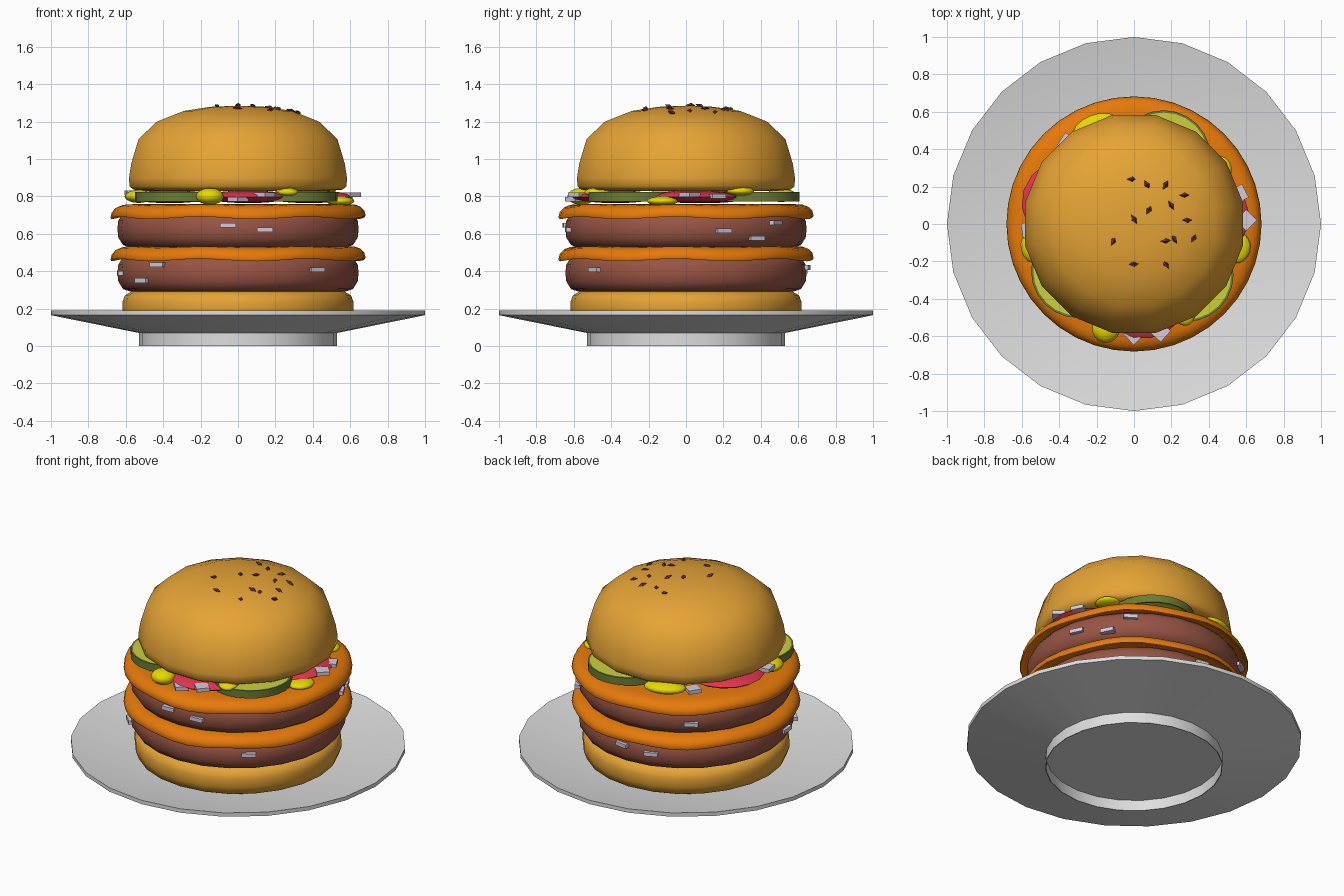
import bpy, bmesh, math
from math import sin, cos, pi, radians

if "Cube" in bpy.data.objects:
    bpy.data.objects.remove(bpy.data.objects["Cube"])


def mat(name, r, g, b):
    m = bpy.data.materials.new(name)
    m.diffuse_color = (r, g, b, 1)
    m.use_nodes = True
    m.node_tree.nodes["Principled BSDF"].inputs["Base Color"].default_value = m.diffuse_color
    return m


CHINA = mat("grey china", 0.73, 0.73, 0.73)
BREAD = mat("golden bread", 0.79, 0.37, 0.036)
MEAT = mat("brown meat", 0.31, 0.09, 0.058)
CHEESE = mat("orange cheese", 0.8, 0.195, 0.003)
SKIN = mat("dark green skin", 0.15, 0.2, 0.032)
FLESH = mat("light green flesh", 0.6, 0.64, 0.05)
RED = mat("tomato red", 0.76, 0.035, 0.08)
YELLOW = mat("mustard yellow", 0.8, 0.7, 0.0)
WHITE = mat("pale onion", 0.66, 0.6, 0.72)
DARK = mat("dark seed", 0.15, 0.035, 0.03)


def finish(name, bm, mats, angle=40):
    bmesh.ops.recalc_face_normals(bm, faces=bm.faces[:])
    me = bpy.data.meshes.new(name)
    bm.to_mesh(me)
    bm.free()
    for m in mats:
        me.materials.append(m)
    if angle:
        me.polygons.foreach_set("use_smooth", [True] * len(me.polygons))
        me.set_sharp_from_angle(angle=radians(angle))
    ob = bpy.data.objects.new(name, me)
    bpy.context.collection.objects.link(ob)
    return ob


def lathe(name, profile, sides, m, offset=0.0, angle=40, wave=None):
    """Spin (r, z) points round z; the first and last lie on the axis."""
    bm = bmesh.new()
    rings = []
    for r, z in profile:
        if r == 0:
            rings.append([bm.verts.new((0, 0, z))] * sides)
            continue
        ring = []
        for k in range(sides):
            t = 2 * pi * k / sides + offset
            ring.append(bm.verts.new((r * cos(t), r * sin(t), z + (wave(r, t) if wave else 0))))
        rings.append(ring)
    for a, b in zip(rings, rings[1:]):
        for k in range(sides):
            j = (k + 1) % sides
            bm.faces.new(list(dict.fromkeys((a[k], a[j], b[j], b[k]))))
    return finish(name, bm, [m], angle)


# plate with a raised foot
lathe("plate", [(0, .07), (.525, .07), (.525, 0), (.53, 0), (.53, .07), (1, .165),
                (1, .19), (.54, .1), (0, .1)], 24, CHINA, angle=30)

# buns
lathe("bottom_bun", [(0, .105), (.55, .105), (.6, .13), (.618, .18), (.618, .235), (.605, .27),
                     (.57, .292), (0, .295)], 24, BREAD, angle=70)
lathe("top_bun", [(0, .83), (.5, .83), (.57, .836), (.592, .855), (.594, .9), (.582, .975), (.542, 1.107),
                  (.442, 1.2), (.295, 1.257), (.15, 1.279), (0, 1.285)], 16, BREAD, pi / 16, 70)


# two patties, each under a slice of cheese with a slightly wavy drooping rim
def ripple(r, t):
    return .007 * cos(7 * t + .6) * max(0, (r - .55) / .13)


for label, dz in (("lower", 0), ("upper", .235)):
    lathe(label + "_patty", [(0, .29), (.57, .29), (.615, .305), (.64, .345), (.645, .39), (.64, .435),
                             (.62, .468), (.56, .485), (0, .485)], 24, MEAT, angle=70)\
        .location.z = dz
    lathe(label + "_cheese", [(0, .485), (.56, .488), (.62, .487), (.66, .475), (.678, .46), (.682, .468),
                              (.675, .495), (.655, .516), (.625, .528), (.57, .533), (0, .533)],
          40, CHEESE, angle=70, wave=ripple).location.z = dz - (.01 if dz else 0)


# pickle slices: dark skin round the side, light flesh on the flat faces
for i, a in enumerate((66, -44, -140)):
    bm = bmesh.new()
    bmesh.ops.create_cone(bm, cap_ends=True, segments=24, radius1=.25, radius2=.25, depth=.05)
    caps = [f for f in bm.faces if abs(f.normal.z) > .5]
    bmesh.ops.inset_individual(bm, faces=caps, thickness=.012)
    for f in caps:
        f.material_index = 1
    ob = finish(f"pickle_{i + 1}", bm, [SKIN, FLESH])
    ob.location = (.392 * cos(radians(a)), .392 * sin(radians(a)), .799)


def blob(name, m, a, dist, z, size):
    bm = bmesh.new()
    bmesh.ops.create_uvsphere(bm, u_segments=16, v_segments=8, radius=1)
    bmesh.ops.scale(bm, vec=size, verts=bm.verts)
    ob = finish(name, bm, [m], 80)
    t = radians(a)
    ob.location = (dist * cos(t), dist * sin(t), z)
    ob.rotation_euler.z = t


# tomato slices
for i, a in enumerate((163, 6, -82)):
    blob(f"tomato_{i + 1}", RED, a, .382, .798, (.235, .235, .034))

# mustard drops: angle, distance, height, half width, half height
for i, (a, d, z, w, h) in enumerate([(112, .55, .805, .13, .035), (33, .535, .828, .075, .024),
                                     (-13, .562, .775, .085, .025), (-167, .545, .8, .09, .035),
                                     (-105, .58, .8, .075, .045), (-61, .54, .822, .06, .025)]):
    blob(f"mustard_{i + 1}", YELLOW, a, d, z, (.075, w, h))


def chip(name, x, y, z, turn=0.0, size=(.06, .085, .025)):
    bm = bmesh.new()
    bmesh.ops.create_cube(bm, size=1)
    bmesh.ops.scale(bm, vec=size, verts=bm.verts)
    ob = finish(name, bm, [WHITE], 0)
    ob.location = (x, y, z)
    ob.rotation_euler.z = math.atan2(y, x) + turn


# chopped onion stuck in the patties (angle, height) and in the salad layer
for i, (a, z) in enumerate([(-95, .645), (-77, .622), (-132, .435), (-49, .408), (-143, .35), (-167, .39),
                            (18, .617), (36, .577), (48, .66), (89, .42), (106, .40), (128, .61)]):
    t = radians(a)
    chip(f"patty_onion_{i + 1}", .63 * cos(t), .63 * sin(t), z, .15 * (-1) ** i)
for i, (x, y, z, turn) in enumerate([(.60, .02, .81, .75), (.56, .16, .80, .2), (-.355, .435, .8, .3),
                                     (0, -.59, .785, .75), (.14, -.575, .808, .6), (-.56, -.03, .82, .1)]):
    chip(f"salad_onion_{i + 1}", x, y, z, turn, (.08, .08, .024))

# seeds: small diamonds resting on the top bun
SEEDS = [(-.01, .24), (.07, .21), (.17, .21), (.27, .155), (.2, .1), (.08, .075), (.285, .02), (0, .025),
         (-.11, -.09), (.17, -.09), (.215, -.08), (.32, -.075), (0, -.215), (.17, -.215)]
for i, (x, y) in enumerate(SEEDS):
    bm = bmesh.new()
    bmesh.ops.create_uvsphere(bm, u_segments=4, v_segments=2, radius=1)
    bmesh.ops.scale(bm, vec=(.03, .015, .013), verts=bm.verts)
    ob = finish(f"seed_{i + 1}", bm, [DARK], 0)
    r = math.hypot(x, y)
    ob.location = (x, y, 1.288 - .38 * r * r)
    ob.rotation_euler = (.3 * sin(i * 3), .4 * cos(i * 2), i * 2.1)
